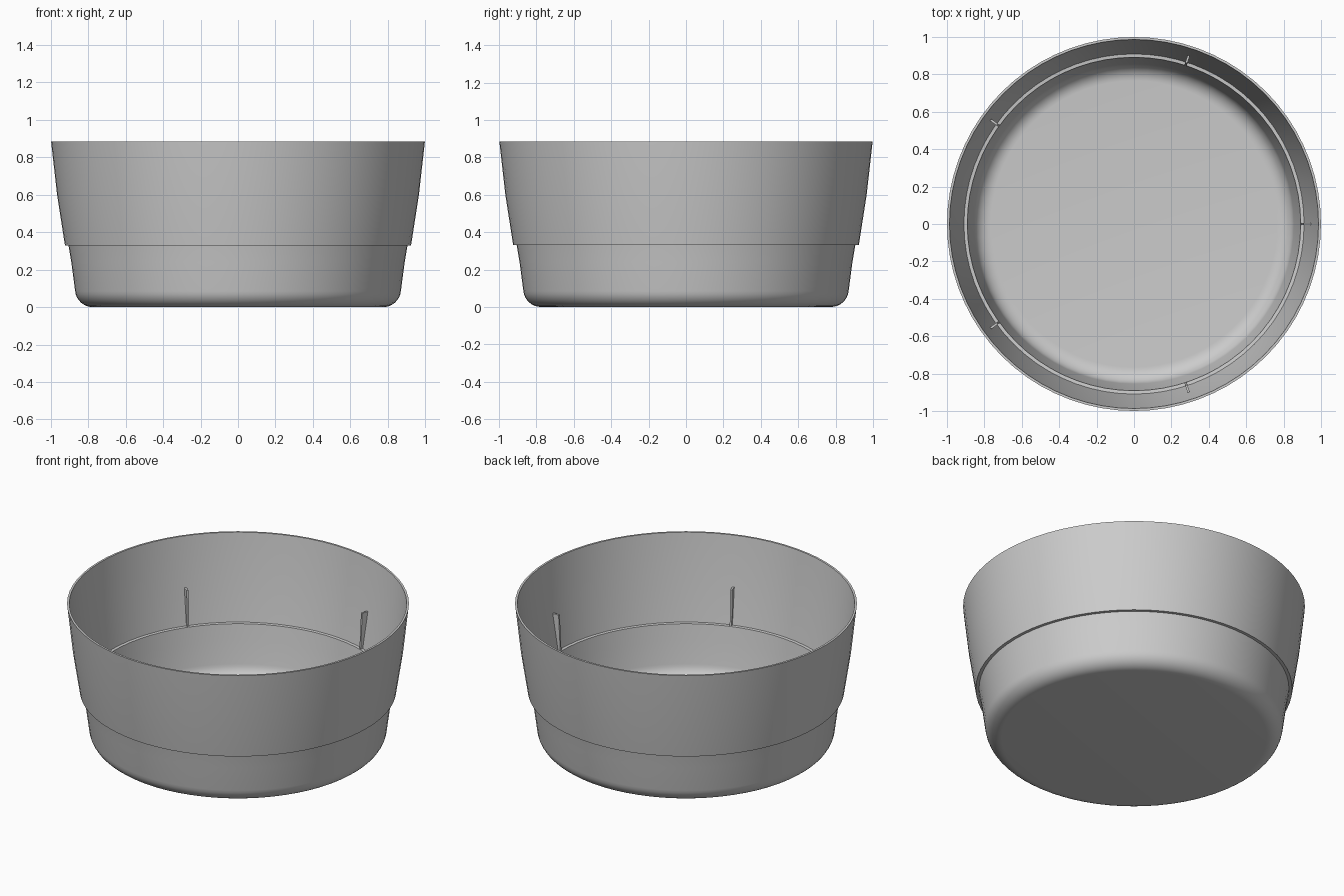
import bpy, bmesh
from math import sin, cos, pi, radians

if "Cube" in bpy.data.objects:
    bpy.data.objects.remove(bpy.data.objects["Cube"])

SEGS = 72


def arc(cr, cz, rad, n=8):
    """Quarter round from the flat bottom up into the wall, as (radius, z)."""
    return [(cr + rad * sin(a), cz - rad * cos(a))
            for a in (radians(84) * i / n for i in range(n + 1))]


def finish(name, bm):
    bmesh.ops.recalc_face_normals(bm, faces=bm.faces)
    mesh = bpy.data.meshes.new(name)
    bm.to_mesh(mesh)
    bm.free()
    obj = bpy.data.objects.new(name, mesh)
    bpy.context.collection.objects.link(obj)
    return obj


def lathe(name, profile):
    """Spin a closed-at-the-axis profile around z."""
    bm = bmesh.new()
    rings = []
    for r, z in profile:
        if r == 0:
            rings.append([bm.verts.new((0, 0, z))] * SEGS)
        else:
            rings.append([bm.verts.new((r * cos(2 * pi * i / SEGS), r * sin(2 * pi * i / SEGS), z))
                          for i in range(SEGS)])
    for a, b in zip(rings, rings[1:]):
        for i in range(SEGS):
            j = (i + 1) % SEGS
            bm.faces.new(list(dict.fromkeys((a[i], a[j], b[j], b[i]))))
    return finish(name, bm)


# Pot shell: outside from the base to the rim, then back down the inside
outer = [(0, 0)] + arc(0.775, 0.095, 0.095) + [
    (0.89, 0.24), (0.905, 0.33), (0.924, 0.33), (0.966, 0.6), (0.998, 0.885)]
inner = [(0, 0.018)] + arc(0.765, 0.107, 0.089) + [
    (0.876, 0.24), (0.89, 0.34), (0.908, 0.342), (0.951, 0.6), (0.985, 0.885)]
pot = lathe("pot_shell", outer + inner[::-1])
pot.select_set(True)
bpy.context.view_layer.objects.active = pot
bpy.ops.object.shade_smooth_by_angle(angle=radians(35))

# Five stacking ribs standing on the inner ledge
for k in range(5):
    bm = bmesh.new()
    section = [(0.892, 0.338), (0.912, 0.338), (0.952, 0.57), (0.904, 0.57)]
    sides = [[bm.verts.new((r, y, z)) for r, z in section] for y in (-0.006, 0.006)]
    bm.faces.new(sides[0])
    bm.faces.new(sides[1])
    for i in range(4):
        j = (i + 1) % 4
        bm.faces.new((sides[0][i], sides[0][j], sides[1][j], sides[1][i]))
    rib = finish(f"stacking_rib_{k + 1}", bm)
    rib.rotation_euler.z = 2 * pi * k / 5
